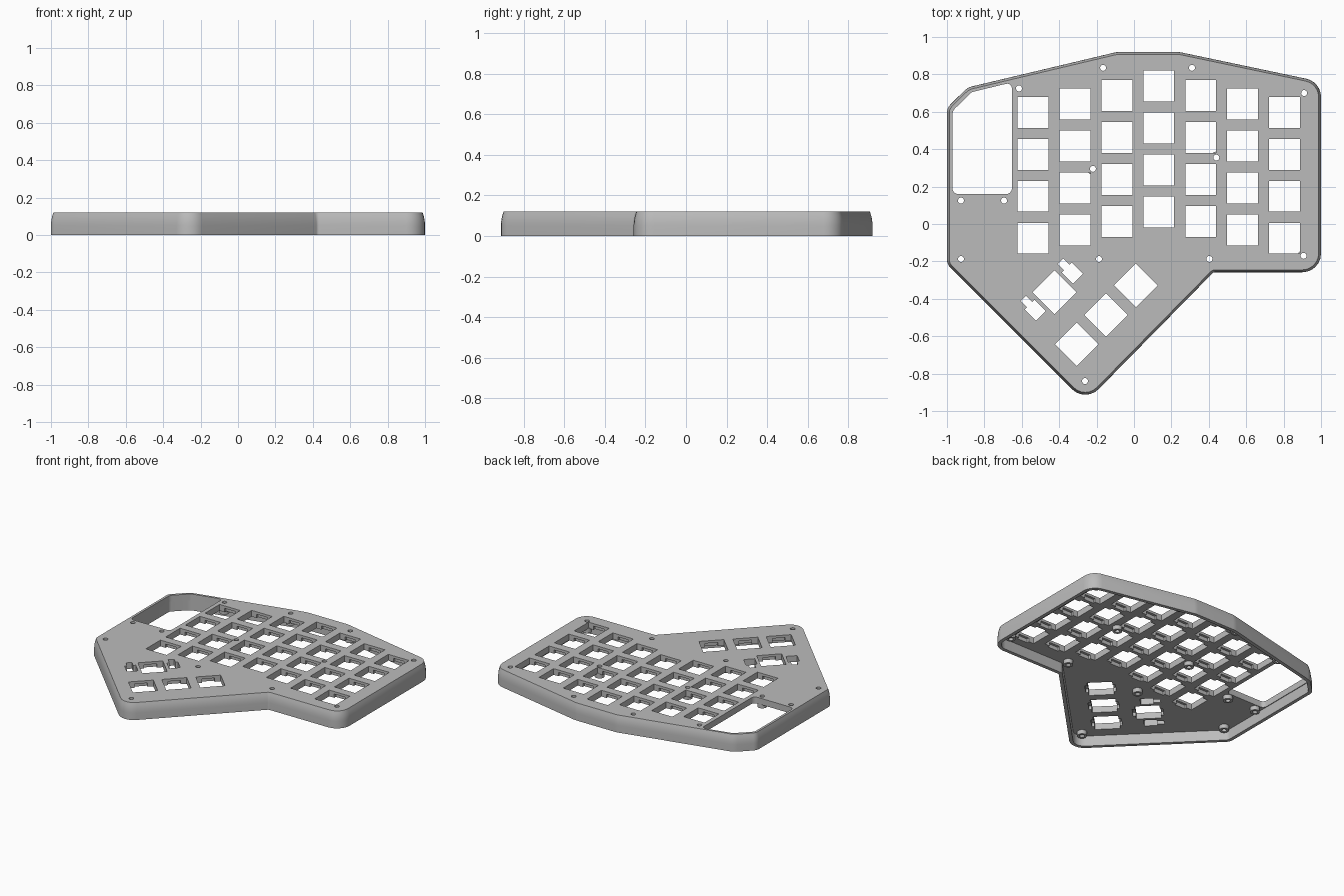
import bpy, bmesh, math
from mathutils import Vector, Matrix

cube = bpy.data.objects.get("Cube")
if cube:
    bpy.data.objects.remove(cube)

TOP, PLATE, WALL = 0.12, 0.045, 0.025
UNDER = TOP - PLATE

grey = bpy.data.materials.new("case_grey")
grey.use_nodes = True
grey.diffuse_color = (0.5, 0.5, 0.5, 1)
grey.node_tree.nodes["Principled BSDF"].inputs["Base Color"].default_value = (0.5, 0.5, 0.5, 1)


def rounded(corners, inset=0.0, steps=6):
    """Counter-clockwise (x, y, radius) corners -> inset outline with rounded corners."""
    pts, n = [], len(corners)
    for i, (x, y, r) in enumerate(corners):
        p = Vector((x, y))
        a = (p - Vector(corners[i - 1][:2])).normalized()
        b = (Vector(corners[(i + 1) % n][:2]) - p).normalized()
        na, nb = Vector((-a.y, a.x)), Vector((-b.y, b.x))
        turn = a.cross(b)
        side = 1 if turn > 0 else -1
        miter = (na + nb) / (1 + na.dot(nb))
        centre = p + miter * r * side
        radius = r - inset * side
        if radius < 0.001:
            centre, radius = p + miter * inset, 0.001
        start = math.atan2(-na.y * side, -na.x * side)
        sweep = a.angle_signed(b) * -1
        for k in range(steps + 1):
            t = start + sweep * k / steps
            pts.append((centre.x + radius * math.cos(t), centre.y + radius * math.sin(t)))
    return pts


def loft(bm, rings, close=False):
    """Skin a list of (outline, z) rings; cap both ends or join the last to the first."""
    loops = [[bm.verts.new((x, y, z)) for x, y in pts] for pts, z in rings]
    n = len(loops[0])
    pairs = list(zip(loops, loops[1:]))
    if close:
        pairs.append((loops[-1], loops[0]))
    else:
        bm.faces.new(loops[0][::-1])
        bm.faces.new(loops[-1])
    for lo, hi in pairs:
        for i in range(n):
            j = (i + 1) % n
            bm.faces.new((lo[i], lo[j], hi[j], hi[i]))


def make(name, bm):
    bmesh.ops.recalc_face_normals(bm, faces=bm.faces[:])
    mesh = bpy.data.meshes.new(name)
    bm.to_mesh(mesh)
    bm.free()
    mesh.materials.append(grey)
    ob = bpy.data.objects.new(name, mesh)
    bpy.context.collection.objects.link(ob)
    return ob


def box(cx, cy, w, d):
    return [(cx - w / 2, cy - d / 2), (cx + w / 2, cy - d / 2),
            (cx + w / 2, cy + d / 2), (cx - w / 2, cy + d / 2)]


def circle(x, y, r, n=20):
    return [(x + r * math.cos(math.tau * i / n), y + r * math.sin(math.tau * i / n)) for i in range(n)]


def place(pts, x, y, angle):
    rot = Matrix.Rotation(angle, 2)
    return [tuple(rot @ Vector(p) + Vector((x, y))) for p in pts]


# Case shell: curved outer side, flat top, hollow underside
outline = [(-1, -0.215, 0.06), (-0.26, -0.955, 0.1), (0.425, -0.258, 0.02),
           (1, -0.258, 0.1), (1, 0.76, 0.1), (0.24, 0.92, 0.15),
           (-0.09, 0.92, 0.15), (-0.89, 0.73, 0.1), (-1, 0.62, 0.06)]
bm = bmesh.new()
loft(bm, [(rounded(outline, WALL), UNDER), (rounded(outline, WALL), 0), (rounded(outline), 0)]
     + [(rounded(outline, 0.013 * s * s), 0.05 + 0.07 * s) for s in (0, 0.25, 0.5, 0.75, 1)])
case = make("case_shell", bm)

# Key positions: staggered columns and an angled thumb cluster
keys = []
for col, top_y in enumerate((0.597, 0.642, 0.687, 0.737, 0.687, 0.642, 0.597)):
    keys += [(-0.54 + 0.2242 * col, top_y - 0.2245 * row, 0) for row in range(4)]
diag = math.radians(45)
wide_key = (-0.425, -0.365, diag)
keys += [wide_key, (0.01, -0.328, diag), (-0.15, -0.486, diag), (-0.306, -0.643, diag)]

screws = [(-0.165, 0.835), (0.31, 0.835), (-0.615, 0.725), (0.91, 0.7), (0.44, 0.355),
          (-0.22, 0.295), (-0.925, 0.125), (-0.695, 0.125), (-0.925, -0.187),
          (-0.187, -0.187), (0.403, -0.187), (0.907, -0.17), (-0.262, -0.84)]

# Through openings: keys, stabiliser slots, screen window, screws
through = bmesh.new()
openings = [place(box(0, 0, 0.165, 0.165), *k) for k in keys]
slot = [(-0.037, -0.038), (0.037, -0.038), (0.037, 0.048), (0.02, 0.048),
        (0.02, 0.095), (-0.02, 0.095), (-0.02, 0.048), (-0.037, 0.048)]
for side in (-1, 1):
    openings.append(place([(x + 0.14 * side, y) for x, y in slot], *wide_key))
openings.append(rounded([(-0.97, 0.16, 0.03), (-0.653, 0.16, 0.03), (-0.653, 0.757, 0.025),
                         (-0.868, 0.705, 0.04), (-0.97, 0.605, 0.04)]))
openings += [circle(x, y, 0.016) for x, y in screws]
for pts in openings:
    loft(through, [(pts, -0.1), (pts, 0.3)])

# Clip pockets under two edges of every key opening
pockets = bmesh.new()
for k in keys:
    for side in (-1, 1):
        pts = place(box(0, side * 0.08, 0.085, 0.04), *k)
        loft(pockets, [(pts, UNDER - 0.02), (pts, TOP - 0.018)])

for name, bm in (("opening_cutter", through), ("pocket_cutter", pockets)):
    cutter = make(name, bm)
    cutter.hide_render = True
    bpy.context.view_layer.objects.active = case
    mod = case.modifiers.new(name, "BOOLEAN")
    mod.operation, mod.solver, mod.object = "DIFFERENCE", "EXACT", cutter
    bpy.ops.object.modifier_apply(modifier=mod.name)
    bpy.data.objects.remove(cutter)

# Screw bosses on the underside
bm = bmesh.new()
for x, y in screws:
    inner, outer = circle(x, y, 0.016), circle(x, y, 0.032)
    loft(bm, [(inner, UNDER + 0.005), (inner, 0.045), (outer, 0.045), (outer, UNDER + 0.005)], close=True)
bosses = make("screw_bosses", bm)

for ob in (case, bosses):
    bpy.ops.object.select_all(action="DESELECT")
    ob.select_set(True)
    bpy.context.view_layer.objects.active = ob
    bpy.ops.object.shade_smooth_by_angle(angle=math.radians(25))
